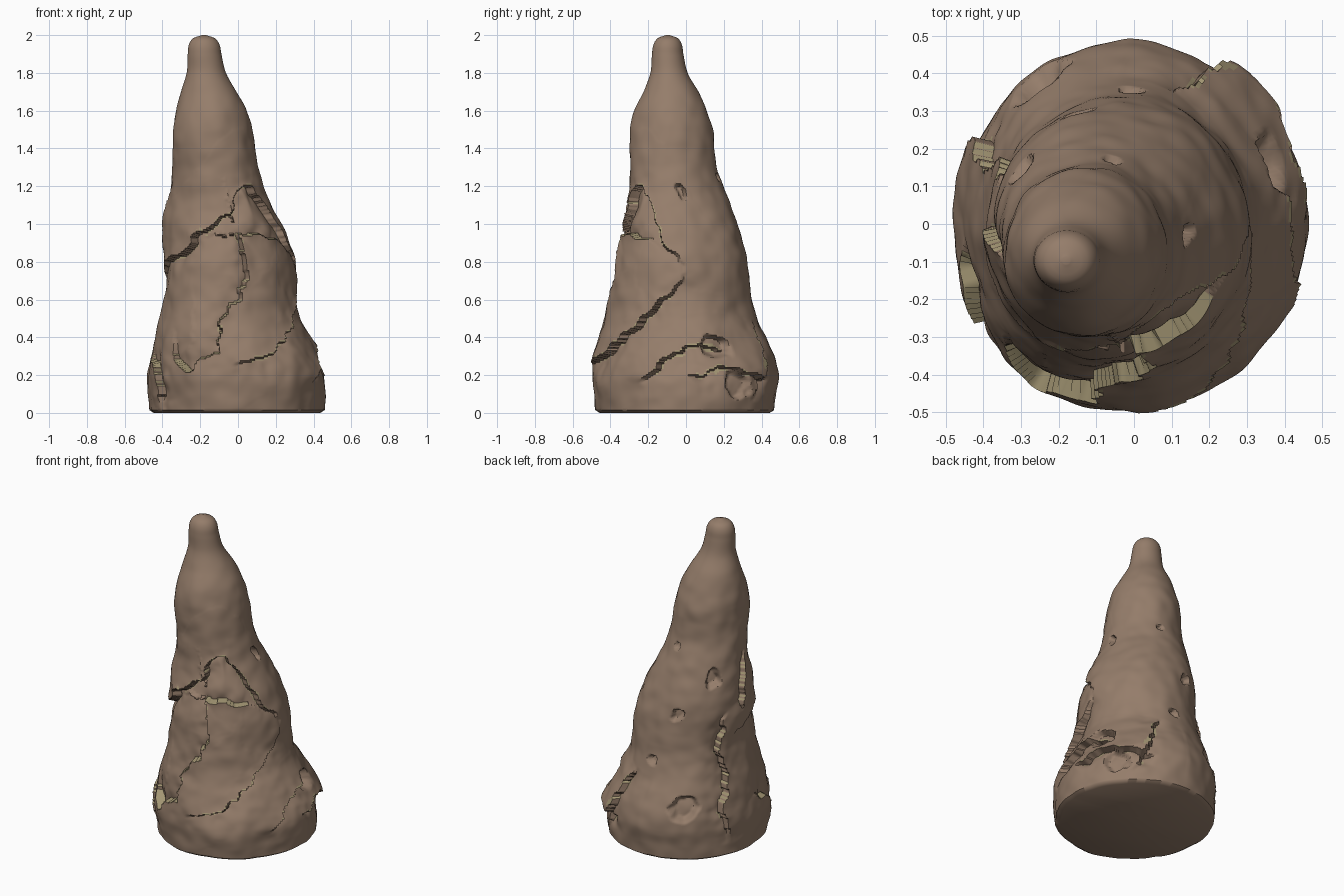
import bpy, bmesh, math
from mathutils import Vector, noise

if "Cube" in bpy.data.objects:
    bpy.data.objects.remove(bpy.data.objects["Cube"])

# Silhouette: z, x min, x max, y min, y max
SECTIONS = [
    (0.015, -.47, .455, -.475, .465), (.10, -.475, .46, -.485, .475), (.20, -.475, .455, -.492, .485),
    (.30, -.455, .42, -.475, .47), (.40, -.435, .37, -.45, .425), (.50, -.405, .325, -.415, .38),
    (.60, -.39, .31, -.392, .35), (.80, -.385, .295, -.37, .325), (.90, -.385, .26, -.35, .30),
    (1.0, -.385, .225, -.325, .27), (1.1, -.372, .175, -.295, .23), (1.2, -.36, .13, -.288, .195),
    (1.3, -.35, .11, -.288, .165), (1.4, -.345, .095, -.295, .147), (1.5, -.343, .08, -.295, .142),
    (1.6, -.33, .045, -.27, .11), (1.7, -.305, -.01, -.222, .065), (1.8, -.272, -.065, -.188, .008),
    (1.9, -.266, -.088, -.18, -.014), (1.95, -.26, -.098, -.172, -.022),
    (1.985, -.235, -.125, -.148, -.045), (2.0, -.19, -.17, -.107, -.087)]

# Broken crust edges: height, then (degrees from the front, z); the left of travel is raised
CRACKS = [
    (.034, [(-110, .68), (-75, .80), (-45, .85), (-22, .95), (10, 1.06), (33, 1.2), (45, 1.2),
            (75, .90), (95, .72)]),
    (.036, [(-4, .25), (20, .28), (48, .42), (68, .55), (95, .74)]),
    (.032, [(75, .86), (55, .93), (10, .95), (14, .68), (-8, .5), (-12, .33), (-35, .22),
            (-45, .28), (-52, .45)]),
    (.025, [(-62, .02), (-58, .12), (-66, .25), (-85, .32)]),
    (.032, [(-112, .88), (-120, .65), (-114, .5), (-120, .3), (-112, .1)]),
    (.022, [(-78, 1.2), (-92, 1.0), (-88, .85)]),
    (.034, [(92, .18), (108, .23), (130, .22), (155, .18)]),
    (.034, [(58, .14), (80, .30), (100, .36), (120, .32)]),
    (.026, [(138, .08), (150, .3), (154, .5)])]

# Small pits: degrees, z, radius, depth
PITS = [(-133, 1.08, .055, .045), (-163, .87, .035, .035), (-147, .32, .07, .05), (92, 1.18, .035, .04),
        (112, .35, .06, .06), (125, .15, .06, .04), (175, .57, .03, .03), (165, 1.25, .03, .02)]

RADIUS = .36      # turns degrees into distance round the mound
RINGS, SIDES = 220, 220


def section(z):
    """Smoothly interpolated silhouette at height z."""
    i = max(k for k in range(len(SECTIONS) - 1) if SECTIONS[k][0] <= z + 1e-9)
    p = [SECTIONS[min(max(i + k, 0), len(SECTIONS) - 1)] for k in (-1, 0, 1, 2)]
    h = p[2][0] - p[1][0]
    t = (z - p[1][0]) / h
    out = []
    for c in range(1, 5):
        m1 = h * (p[2][c] - p[0][c]) / (p[2][0] - p[0][0])
        m2 = h * (p[3][c] - p[1][c]) / (p[3][0] - p[1][0])
        out.append((2*t**3 - 3*t*t + 1) * p[1][c] + (t**3 - 2*t*t + t) * m1
                   + (3*t*t - 2*t**3) * p[2][c] + (t**3 - t*t) * m2)
    return out


def unroll(deg, z):
    return Vector((math.radians(deg) * RADIUS, z))


LINES = [(h, [unroll(*p) for p in pts]) for h, pts in CRACKS]


def crack_offset(q):
    """Raised lip on one side of each crack and a groove on the other."""
    total, edge = 0, 0
    for h, pts in LINES:
        best = (9, 0, 0)
        for i, (a, b) in enumerate(zip(pts, pts[1:])):
            ab, aq = b - a, q - a
            t = min(max(aq.dot(ab) / ab.length_squared, 0), 1)
            d = (aq - ab * t).length
            if d < best[0]:
                best = (d, ab.x * aq.y - ab.y * aq.x, (i + t) / (len(pts) - 1))
        d, side, along = best
        if d > .3:
            continue
        taper = min(1, 5 * along, 5 * (1 - along))
        if side > 0:
            total += h * taper * .7 * math.exp(-d / .09)
        else:
            total -= h * taper * math.exp(-d / .07)
        if d < .012 and taper > .5:
            edge = 1
    return total, edge


def pit_offset(q):
    total = 0
    for deg, z, r, depth in PITS:
        d = (q - unroll(deg, z)).length / r
        total -= depth * min(1, max(0, (1.1 - d) * 3))
    return total


def material(name, color):
    m = bpy.data.materials.new(name)
    m.diffuse_color = (*color, 1)
    m.use_nodes = True
    m.node_tree.nodes["Principled BSDF"].inputs["Base Color"].default_value = m.diffuse_color
    return m


# Mound body: rings following the silhouette, broken up by cracks, pits and lumps
bm = bmesh.new()
rings, edges = [], set()
for j in range(RINGS + 1):
    f = j / RINGS
    z = .015 + 1.985 * (f if f < .95 else .95 + .05 * math.sin((f - .95) / .05 * math.pi / 2))
    z = min(z, 2.0)
    x0, x1, y0, y1 = section(z)
    cx, cy, rx, ry = (x0 + x1) / 2, (y0 + y1) / 2, abs(x1 - x0) / 2, abs(y1 - y0) / 2
    ring = []
    for i in range(SIDES):
        a = 2 * math.pi * i / SIDES - math.pi
        dx, dy = math.sin(a), -math.cos(a)
        p = Vector((cx + rx * dx, cy + ry * dy, z))
        jag = Vector((noise.noise(p * 16), noise.noise(p * 16 + Vector((7, 3, 1))))) * .03
        q = Vector((a * RADIUS, z)) + jag
        off, edge = crack_offset(q)
        off += pit_offset(q)
        fade = min(1, max(0, (1.9 - z) / .4))
        off += fade * (.012 * noise.noise(p * 5) + .006 * noise.noise(p * 12))
        off = min(off, .035)
        v = bm.verts.new((p.x + dx * off, p.y + dy * off, z))
        ring.append(v)
        if edge:
            edges.add(v)
    rings.append(ring)
for low, high in zip(rings, rings[1:]):
    for i in range(SIDES):
        k = (i + 1) % SIDES
        face = bm.faces.new((low[i], low[k], high[k], high[i]))
        face.normal_update()
        if face.normal.z > .35 and sum(v in edges for v in face.verts) >= 2:
            face.material_index = 1
bm.faces.new(rings[-1])

# Underside: slightly inset flat foot
foot = [bm.verts.new((v.co.x * .95, v.co.y * .95, 0)) for v in rings[0]]
for i in range(SIDES):
    k = (i + 1) % SIDES
    bm.faces.new((foot[i], foot[k], rings[0][k], rings[0][i]))
bm.faces.new(foot[::-1])
bmesh.ops.recalc_face_normals(bm, faces=bm.faces)

mesh = bpy.data.meshes.new("rock_mound")
bm.to_mesh(mesh)
bm.free()
mesh.materials.append(material("brown_rock", (.30, .205, .145)))
mesh.materials.append(material("pale_broken_edge", (.36, .30, .17)))
mound = bpy.data.objects.new("rock_mound", mesh)
bpy.context.collection.objects.link(mound)
bpy.context.view_layer.objects.active = mound
mound.select_set(True)
bpy.ops.object.shade_smooth_by_angle(angle=math.radians(50))
